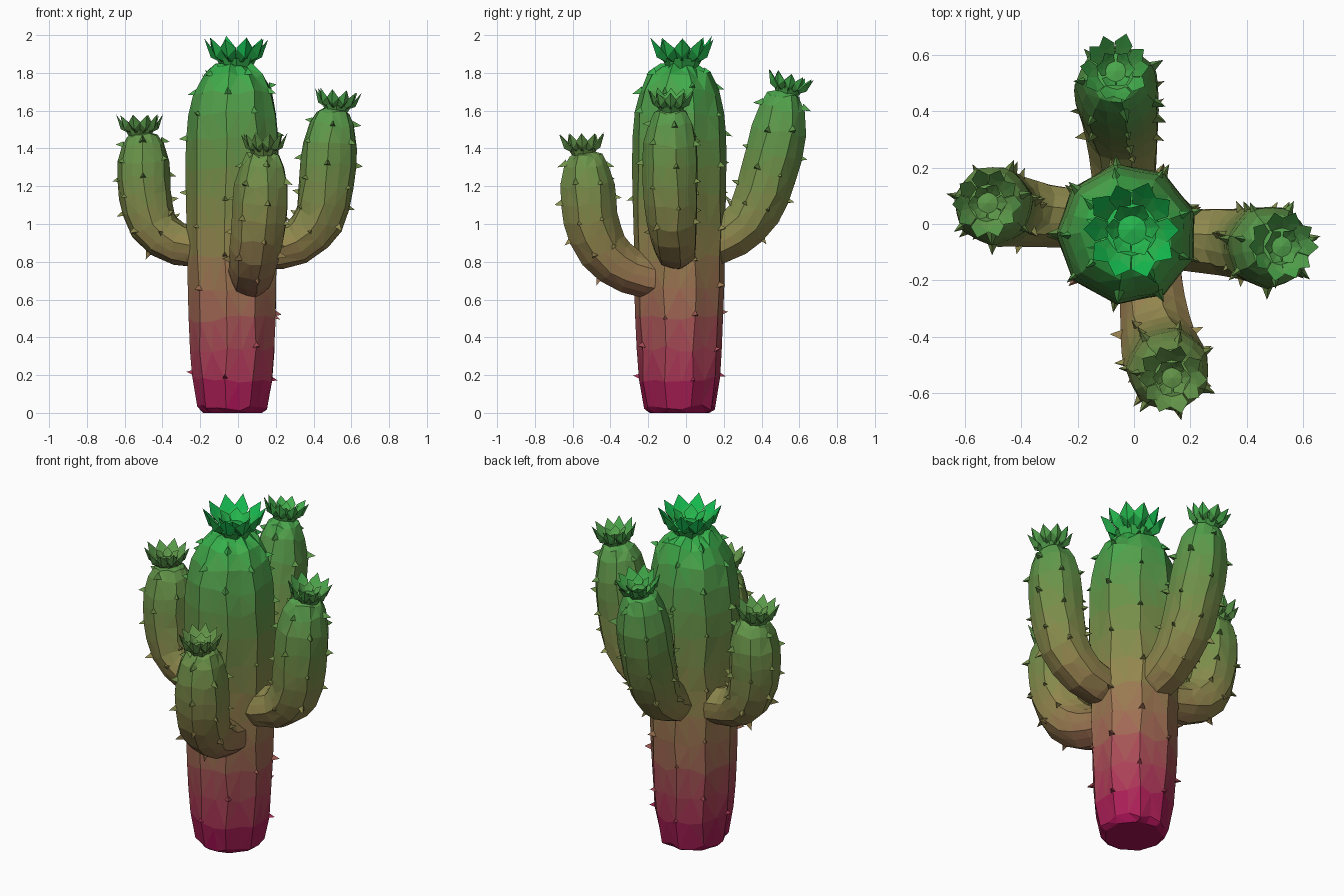
import bpy, bmesh, math, random
from mathutils import Vector

if "Cube" in bpy.data.objects:
    bpy.data.objects.remove(bpy.data.objects["Cube"])

random.seed(4)
UP = Vector((0, 0, 1))

# Height gradient: magenta foot, olive middle, bright green crown
STOPS = [(0, (.66, .08, .34)), (.3, (.66, .26, .34)), (.6, (.62, .42, .33)),
         (.9, (.57, .52, .31)), (1.3, (.43, .56, .29)), (1.6, (.34, .61, .30)),
         (1.8, (.25, .68, .30)), (2, (.08, .74, .32))]
BANDS = 30
mats = []


def lerp_table(table, t):
    for (a, va), (b, vb) in zip(table, table[1:]):
        if t <= b:
            return Vector(va).lerp(Vector(vb), max(0, (t - a) / (b - a)))
    return Vector(table[-1][1])


for i in range(BANDS):
    m = bpy.data.materials.new(f"gradient_{i}")
    c = lerp_table(STOPS, 2 * (i + .5) / BANDS)
    m.diffuse_color = (*[v ** 2.2 for v in c], 1)
    m.use_nodes = True
    m.node_tree.nodes["Principled BSDF"].inputs["Base Color"].default_value = m.diffuse_color
    mats.append(m)


def finish(bm, name):
    bmesh.ops.recalc_face_normals(bm, faces=bm.faces)
    for f in bm.faces:
        z = f.calc_center_median().z
        f.material_index = max(0, min(BANDS - 1, int(z / 2 * BANDS)))
    me = bpy.data.meshes.new(name)
    bm.to_mesh(me)
    bm.free()
    for m in mats:
        me.materials.append(m)
    ob = bpy.data.objects.new(name, me)
    bpy.context.collection.objects.link(ob)


def spine(bm, p, out, up):
    # small three-sided thorn
    side = out.cross(up).normalized()
    s = random.uniform(.8, 1.2)
    base = p - out * .012
    vs = [bm.verts.new(q) for q in (base + side * .018 * s, base - side * .018 * s,
                                    base + up * .034 * s,
                                    p + out * .033 * s + up * random.uniform(-.005, .02))]
    for f in ((0, 1, 2), (0, 1, 3), (1, 2, 3), (2, 0, 3)):
        bm.faces.new([vs[k] for k in f])


def tube(name, pts, radii, side, sides, jitter, spine_from):
    # ribbed, slightly irregular swept body with its thorns
    bm, sp = bmesh.new(), bmesh.new()
    rings = []
    n = len(pts)
    for i, (p, r) in enumerate(zip(pts, radii)):
        tan = (pts[min(i + 1, n - 1)] - pts[max(i - 1, 0)]).normalized()
        s = (side - tan * side.dot(tan)).normalized()
        fwd = tan.cross(s)
        ring = []
        for j in range(sides):
            a = 2 * math.pi * (j + random.uniform(-.12, .12)) / sides
            out = s * math.cos(a) + fwd * math.sin(a)
            rr = r * (1.03 if j % 2 else .965)
            shift = tan * random.uniform(-jitter, jitter) if 0 < i < n - 1 else tan * 0
            q = p + out * rr + shift
            ring.append(bm.verts.new(q))
            if j % 2 and spine_from <= i < n - 2 and (i + j // 2) % 2 == 0 and random.random() < .85:
                spine(sp, q, out, tan)
        rings.append(ring)
    for a, b in zip(rings, rings[1:]):
        for j in range(sides):
            k = (j + 1) % sides
            bm.faces.new((a[j], a[k], b[k], b[j]))
    bm.faces.new(rings[0])
    bm.faces.new(rings[-1])
    bmesh.ops.triangulate(bm, faces=[f for f in bm.faces if len(f.verts) == 4])
    finish(bm, name)
    finish(sp, name + "_spines")


def flower(name, pos, axis, R, H):
    # cup of pointed, keeled petals in two rings plus a closed heart
    bm = bmesh.new()
    axis = axis.normalized()
    ex = Vector((0, 1, 0)).cross(axis).normalized()
    ey = axis.cross(ex)

    def at(r, a, h):
        return pos + (ex * math.cos(a) + ey * math.sin(a)) * r * R + axis * h * H

    def petal(a, w, k, h, lift):
        top = h * random.uniform(.86, 1)
        pts = [at(.32 * k, a - w * .9, lift), at(.32 * k, a + w * .9, lift),
               at(.80 * k, a + w, lift + .58 * h), at(k, a, lift + top),
               at(.80 * k, a - w, lift + .58 * h),
               at(.80 * k, a, lift + .27 * h), at(.66 * k, a, lift + .42 * h)]
        v = [bm.verts.new(p) for p in pts]
        for centre in (5, 6):
            for j in range(5):
                bm.faces.new((v[j], v[(j + 1) % 5], v[centre]))

    for count, k, h, lift, w in ((10, 1, .98, 0, .32), (6, .56, .55, .15, .5)):
        for j in range(count):
            a = 2 * math.pi * (j + random.uniform(-.1, .1)) / count
            petal(a, w, k * random.uniform(.93, 1.03), h, lift)
    # heart of the flower
    low = [bm.verts.new(at(.45, j * math.pi / 4, -.1)) for j in range(8)]
    mid = [bm.verts.new(at(.6, j * math.pi / 4, .22)) for j in range(8)]
    tip = bm.verts.new(at(0, 0, .36))
    for j in range(8):
        k = (j + 1) % 8
        bm.faces.new((low[j], low[k], mid[k], mid[j]))
        bm.faces.new((mid[j], mid[k], tip))
    bm.faces.new(low)
    finish(bm, name)


def catmull(P, t):
    x = t * (len(P) - 1)
    i = min(int(x), len(P) - 2)
    u = x - i
    a, b, c, d = (P[max(0, min(len(P) - 1, i + k))] for k in (-1, 0, 1, 2))
    return .5 * (2 * b + (c - a) * u + (2 * a - 5 * b + 4 * c - d) * u * u
                 + (3 * b - a - 3 * c + d) * u ** 3)


# Trunk: (height, radius)
PROFILE = [(0, .155), (.03, .185), (.18, .212), (.34, .222), (.5, .23), (.66, .234),
           (.82, .236), (.98, .24), (1.14, .244), (1.3, .246), (1.45, .243), (1.58, .232),
           (1.7, .207), (1.79, .16), (1.835, .1), (1.85, .04)]
tube("trunk", [Vector((-.025, -.035, z)) for z, r in PROFILE], [r for z, r in PROFILE],
     Vector((1, 0, 0)), 18, .02, 2)
flower("trunk_flower", Vector((-.008, -.02, 1.84)), UP, .178, .16)

# Arms: outward direction, (distance, sideways, height) path, thickness, flower tilt
ARM_R = [(0, .1), (.25, .118), (.5, .138), (.7, .145), (.82, .14), (.91, .115), (.97, .085), (1, .05)]
STEPS = [0, .12, .22, .32, .42, .52, .62, .72, .82, .91, .97, 1]
ARMS = {
    "right_arm": ((1, 0), [(.1, -.05, .86), (.29, -.06, .89), (.42, -.07, 1.01), (.465, -.08, 1.19),
                           (.485, -.08, 1.4), (.505, -.08, 1.61)], 1.02, .12),
    "left_arm": ((-1, 0), [(.1, .02, .87), (.3, .03, .89), (.44, .05, .98), (.49, .06, 1.14),
                           (.5, .07, 1.31), (.505, .075, 1.48)], .97, .0),
    "front_arm": ((0, -1), [(.1, .06, .70), (.28, .07, .74), (.43, .09, .85), (.5, .115, 1.01),
                            (.52, .125, 1.19), (.53, .135, 1.38)], 1.02, .03),
    "back_arm": ((0, 1), [(.08, -.03, .87), (.23, -.035, .93), (.36, -.045, 1.06), (.43, -.055, 1.24),
                          (.485, -.06, 1.46), (.52, -.065, 1.7)], 1.04, .22),
}
for name, (d, path, thick, tilt) in ARMS.items():
    out = Vector((*d, 0))
    across = Vector((abs(d[1]), abs(d[0]), 0))
    ctrl = [out * a + across * b + UP * z for a, b, z in path]
    radii = []
    for t in STEPS:
        for (a, ra), (b, rb) in zip(ARM_R, ARM_R[1:]):
            if a <= t <= b:
                r = ra + (rb - ra) * (t - a) / (b - a)
        radii.append(r * thick)
    tube(name, [catmull(ctrl, t) for t in STEPS], radii, across, 14, .014, 3)
    flower(name + "_flower", ctrl[-1] + out * .015 - UP * .008, UP + out * tilt, .126, .115)
